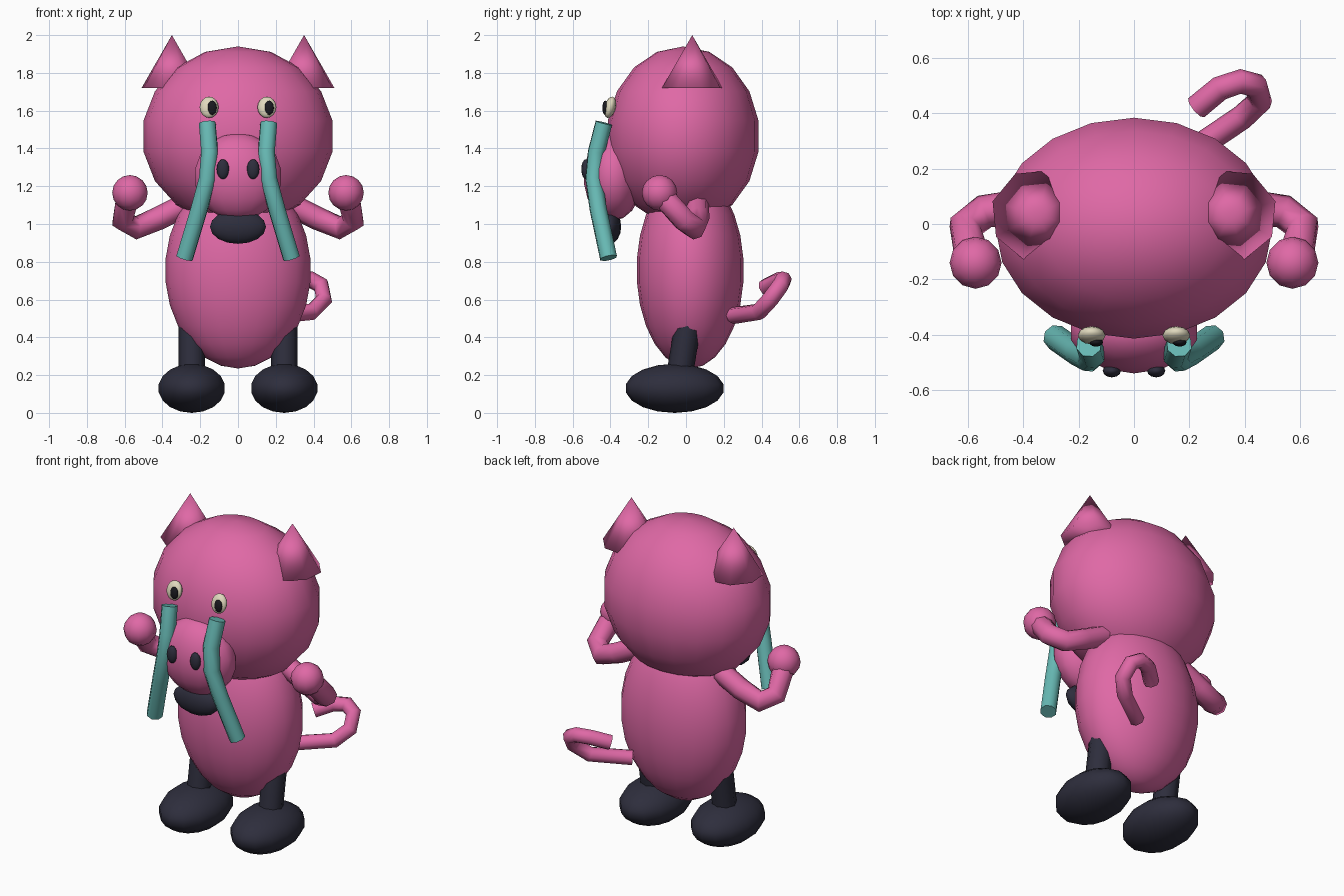
import bpy
import math

if "Cube" in bpy.data.objects:
    bpy.data.objects.remove(bpy.data.objects["Cube"])


def material(name, rgb):
    m = bpy.data.materials.new(name)
    m.diffuse_color = (*rgb, 1.0)
    m.use_nodes = True
    m.node_tree.nodes["Principled BSDF"].inputs["Base Color"].default_value = m.diffuse_color
    return m


PINK = material("pink skin", (0.74, 0.14, 0.38))
DARK = material("dark boots", (0.027, 0.027, 0.046))
TEAL = material("teal tears", (0.14, 0.50, 0.47))
CREAM = material("cream eye", (0.74, 0.69, 0.51))
BLACK = material("black pupil", (0.010, 0.010, 0.014))


def finish(name, mat, angle=60):
    ob = bpy.context.object
    ob.name = name
    ob.data.name = name
    ob.data.materials.clear()
    ob.data.materials.append(mat)
    bpy.ops.object.shade_smooth_by_angle(angle=math.radians(angle))
    return ob


def ellipsoid(name, mat, center, radii, segments=12, rings=8, rot=(0, 0, 0)):
    bpy.ops.mesh.primitive_uv_sphere_add(
        segments=segments, ring_count=rings, radius=1, location=center, rotation=rot)
    bpy.context.object.scale = radii
    return finish(name, mat)


def tube(name, mat, points, radius):
    cu = bpy.data.curves.new(name, 'CURVE')
    cu.dimensions = '3D'
    cu.bevel_depth = radius
    cu.bevel_resolution = 2
    cu.use_fill_caps = True
    sp = cu.splines.new('POLY')
    sp.points.add(len(points) - 1)
    for p, co in zip(sp.points, points):
        p.co = (*co, 1)
    ob = bpy.data.objects.new(name, cu)
    bpy.context.collection.objects.link(ob)
    bpy.ops.object.select_all(action='DESELECT')
    ob.select_set(True)
    bpy.context.view_layer.objects.active = ob
    bpy.ops.object.convert(target='MESH')
    return finish(name, mat)


def flip(points, s):
    return [(s * x, y, z) for x, y, z in points]


# Head and body
ellipsoid("head", PINK, (0, -0.015, 1.465), (0.508, 0.405, 0.475), 20, 9)
ellipsoid("body", PINK, (0, 0.022, 0.755), (0.386, 0.284, 0.52), 20, 13)

# Snout and mouth
ellipsoid("snout", PINK, (0, -0.385, 1.25), (0.237, 0.157, 0.232), 14, 9)
ellipsoid("mouth", DARK, (0, -0.405, 0.985), (0.152, 0.062, 0.09), 14, 8)

for s, side in ((-1, "left"), (1, "right")):
    # Ear cone
    bpy.ops.mesh.primitive_cone_add(
        vertices=8, radius1=0.168, radius2=0, depth=0.28,
        location=(s * 0.35, 0.033, 1.86),
        rotation=(0, 0, math.radians(28 if s < 0 else -28)))
    finish(side + "_ear", PINK, 180)

    # Eye with pupil, both pupils looking the same way
    ellipsoid(side + "_eye", CREAM, (s * 0.153, -0.402, 1.618), (0.05, 0.03, 0.058),
              rot=(math.radians(-15), 0, 0))
    ellipsoid(side + "_pupil", BLACK, (s * 0.151 + 0.014, -0.427, 1.615),
              (0.025, 0.016, 0.038))
    ellipsoid(side + "_nostril", DARK, (s * 0.08, -0.53, 1.29), (0.033, 0.024, 0.053))

    # Stream of tears
    tube(side + "_tear", TEAL, flip([
        (0.163, -0.435, 1.535), (0.15, -0.475, 1.38), (0.162, -0.488, 1.24),
        (0.205, -0.465, 1.08), (0.283, -0.41, 0.82)], s), 0.047)

    # Bent arm and round hand
    tube(side + "_arm", PINK, flip([
        (0.28, 0.06, 1.10), (0.42, 0.062, 1.03), (0.54, 0.045, 0.98),
        (0.61, -0.01, 1.02), (0.592, -0.09, 1.11), (0.575, -0.14, 1.16)], s), 0.062)
    ellipsoid(side + "_hand", PINK, (s * 0.572, -0.14, 1.165), (0.094, 0.094, 0.094), 12, 8)

    # Leg and boot
    tube(side + "_leg", DARK, flip([
        (0.245, -0.045, 0.13), (0.245, 0.01, 0.47)], s), 0.07)
    ellipsoid(side + "_boot", DARK, (s * 0.245, -0.06, 0.13), (0.182, 0.262, 0.13), 14, 9)

# Curled tail
tube("tail", PINK, [
    (0.19, 0.25, 0.515), (0.39, 0.385, 0.535), (0.455, 0.445, 0.60),
    (0.44, 0.50, 0.675), (0.385, 0.515, 0.705), (0.31, 0.49, 0.70),
    (0.225, 0.42, 0.665)], 0.045)
